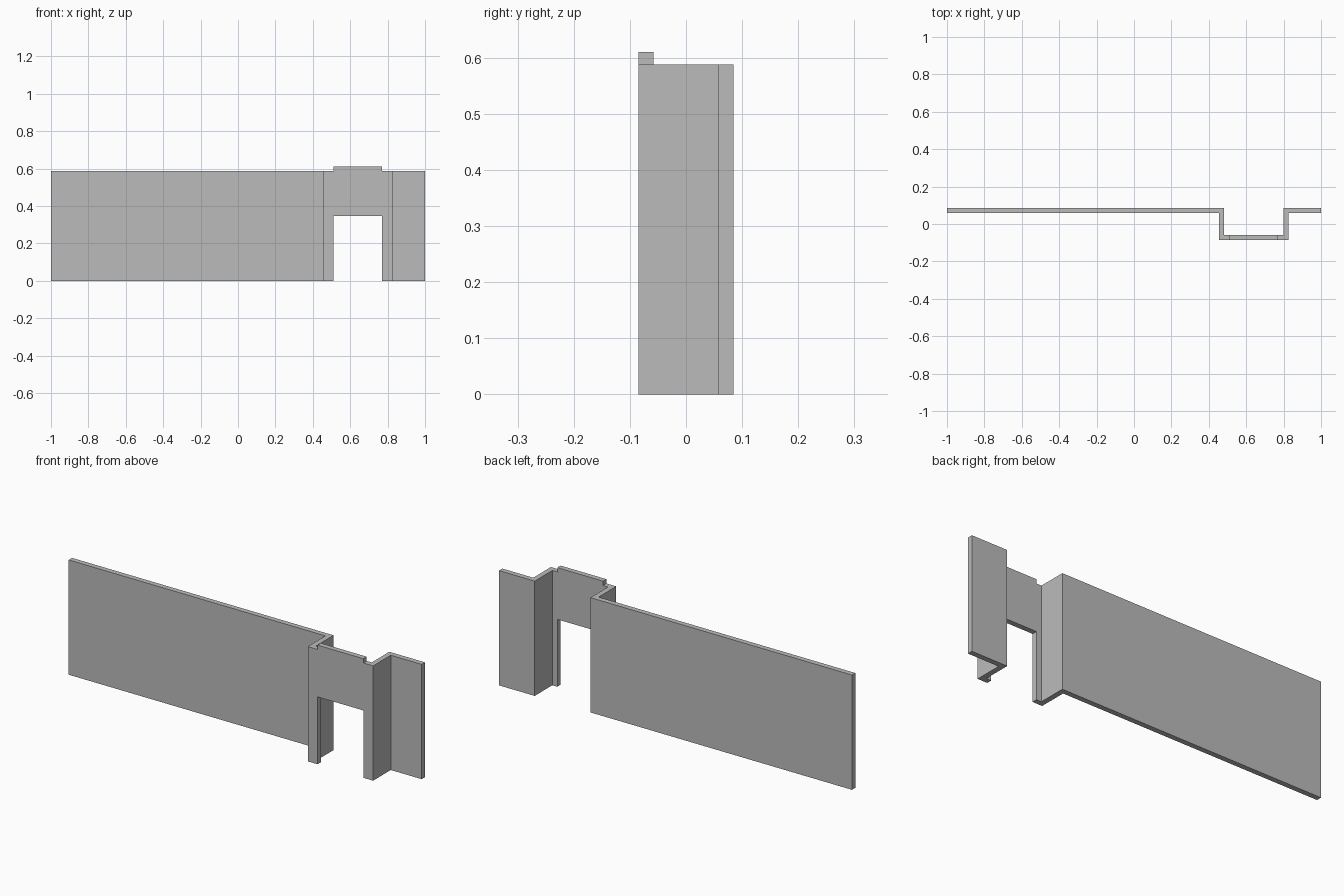
import bpy
import bmesh

# Remove the default cube
cube = bpy.data.objects.get("Cube")
if cube:
    bpy.data.objects.remove(cube, do_unlink=True)

# Shared dimensions
BACK, FRONT = 0.085, -0.085        # outer wall planes
T = 0.027                          # wall thickness
BAY_L, BAY_R = 0.455, 0.825        # outer sides of the projecting bay
DOOR_L, DOOR_R = 0.51, 0.77        # door opening
WALL_TOP, DOOR_TOP, CAP_TOP = 0.588, 0.345, 0.61

grey = bpy.data.materials.new("wall_grey")
grey.use_nodes = True
colour = (0.5, 0.5, 0.5, 1)
grey.diffuse_color = colour
grey.node_tree.nodes["Principled BSDF"].inputs["Base Color"].default_value = colour


def add_object(name, bm):
    bmesh.ops.recalc_face_normals(bm, faces=bm.faces)
    mesh = bpy.data.meshes.new(name)
    bm.to_mesh(mesh)
    bm.free()
    mesh.materials.append(grey)
    obj = bpy.data.objects.new(name, mesh)
    bpy.context.collection.objects.link(obj)
    return obj


def extrude_plan(bm, plan, bottom, top):
    face = bm.faces.new([bm.verts.new((x, y, bottom)) for x, y in plan])
    result = bmesh.ops.extrude_face_region(bm, geom=[face])
    moved = [v for v in result["geom"] if isinstance(v, bmesh.types.BMVert)]
    bmesh.ops.translate(bm, verts=moved, vec=(0, 0, top - bottom))


# Wall: continuous stepped plan, raised to the height of the lintel cap
front_path = [(-1, BACK - T), (BAY_L, BACK - T), (BAY_L, FRONT),
              (BAY_R, FRONT), (BAY_R, BACK - T), (1, BACK - T)]
back_path = [(1, BACK), (BAY_R - T, BACK), (BAY_R - T, FRONT + T),
             (BAY_L + T, FRONT + T), (BAY_L + T, BACK), (-1, BACK)]
bm = bmesh.new()
extrude_plan(bm, front_path + back_path, 0, CAP_TOP)
wall = add_object("stepped_wall", bm)

# Cutter: doorway, and the wall top on each side of the raised cap
bm = bmesh.new()
for x0, x1, z0, z1 in ((DOOR_L, DOOR_R, -0.1, DOOR_TOP),
                       (-1.1, DOOR_L, WALL_TOP, 0.7),
                       (DOOR_R, 1.1, WALL_TOP, 0.7)):
    y0, y1 = (FRONT - 0.1, BACK + 0.1)
    extrude_plan(bm, [(x0, y0), (x1, y0), (x1, y1), (x0, y1)], z0, z1)
cutter = add_object("opening_cutter", bm)
cutter.hide_render = True

# Apply the cut and discard the cutter
cut = wall.modifiers.new("openings", "BOOLEAN")
cut.operation = "DIFFERENCE"
cut.solver = "EXACT"
cut.object = cutter
bpy.context.view_layer.objects.active = wall
wall.select_set(True)
bpy.ops.object.modifier_apply(modifier=cut.name)
bpy.data.objects.remove(cutter, do_unlink=True)
